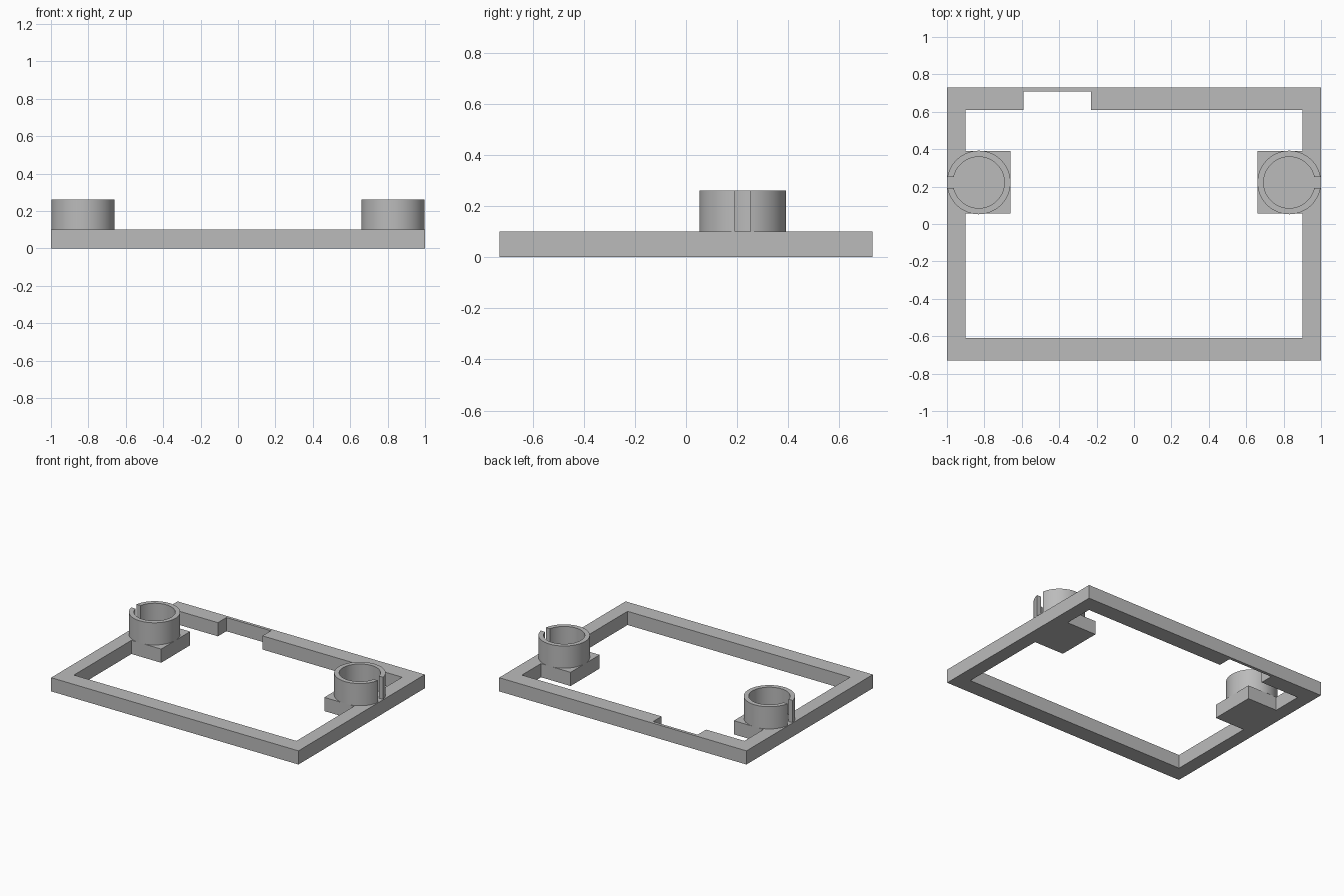
import bpy, bmesh, math

cube = bpy.data.objects.get("Cube")
if cube:
    bpy.data.objects.remove(cube, do_unlink=True)

grey = bpy.data.materials.new("plain grey")
grey.use_nodes = True
grey.diffuse_color = (0.5, 0.5, 0.5, 1)
grey.node_tree.nodes["Principled BSDF"].inputs["Base Color"].default_value = grey.diffuse_color


def extrude_profile(name, loops, z0, z1):
    """Fill closed 2D loops (outline and holes) and extrude them upward."""
    bm = bmesh.new()
    for loop in loops:
        vs = [bm.verts.new((x, y, z0)) for x, y in loop]
        for a, b in zip(vs, vs[1:] + vs[:1]):
            bm.edges.new((a, b))
    bmesh.ops.triangle_fill(bm, edges=bm.edges[:], use_beauty=True)
    solid = bmesh.ops.extrude_face_region(bm, geom=bm.faces[:], use_keep_orig=True)
    top = [g for g in solid["geom"] if isinstance(g, bmesh.types.BMVert)]
    bmesh.ops.translate(bm, verts=top, vec=(0, 0, z1 - z0))
    bmesh.ops.recalc_face_normals(bm, faces=bm.faces[:])
    mesh = bpy.data.meshes.new(name)
    bm.to_mesh(mesh)
    bm.free()
    mesh.materials.append(grey)
    obj = bpy.data.objects.new(name, mesh)
    bpy.context.collection.objects.link(obj)
    return obj


# Frame with square pads on both sides and a notch in the back rail
W, D, H = 1.0, 0.73, 0.1
IX, IY = 0.9, 0.61
PX, P0, P1 = 0.66, 0.055, 0.39
outer = [(-W, -D), (W, -D), (W, D), (-W, D)]
right_half = [(IX, -IY), (IX, P0), (PX, P0), (PX, P1), (IX, P1), (IX, IY)]
notch = [(-0.23, IY), (-0.23, 0.708), (-0.59, 0.708), (-0.59, IY)]
inner = right_half + notch + [(-x, y) for x, y in reversed(right_half)]
extrude_profile("frame", [outer, inner], 0, H)

# Slotted cup rings, with the slots facing outward
CX, CY, R_OUT, R_IN, SLOT = 0.83, 0.222, 0.17, 0.137, 0.03


def arc(radius, steps=64):
    start = math.asin(SLOT / radius)
    span = 2 * (math.pi - start)
    angles = [start + span * i / steps for i in range(steps + 1)]
    return [(radius * math.cos(a), radius * math.sin(a)) for a in angles]


profile = arc(R_OUT) + arc(R_IN)[::-1]
for name, side in (("left_ring", 1), ("right_ring", -1)):
    ring = extrude_profile(name, [[(side * (CX + x), CY + y) for x, y in profile]], H, 0.262)
    bpy.ops.object.select_all(action="DESELECT")
    ring.select_set(True)
    bpy.context.view_layer.objects.active = ring
    bpy.ops.object.shade_smooth_by_angle(angle=math.radians(30))
